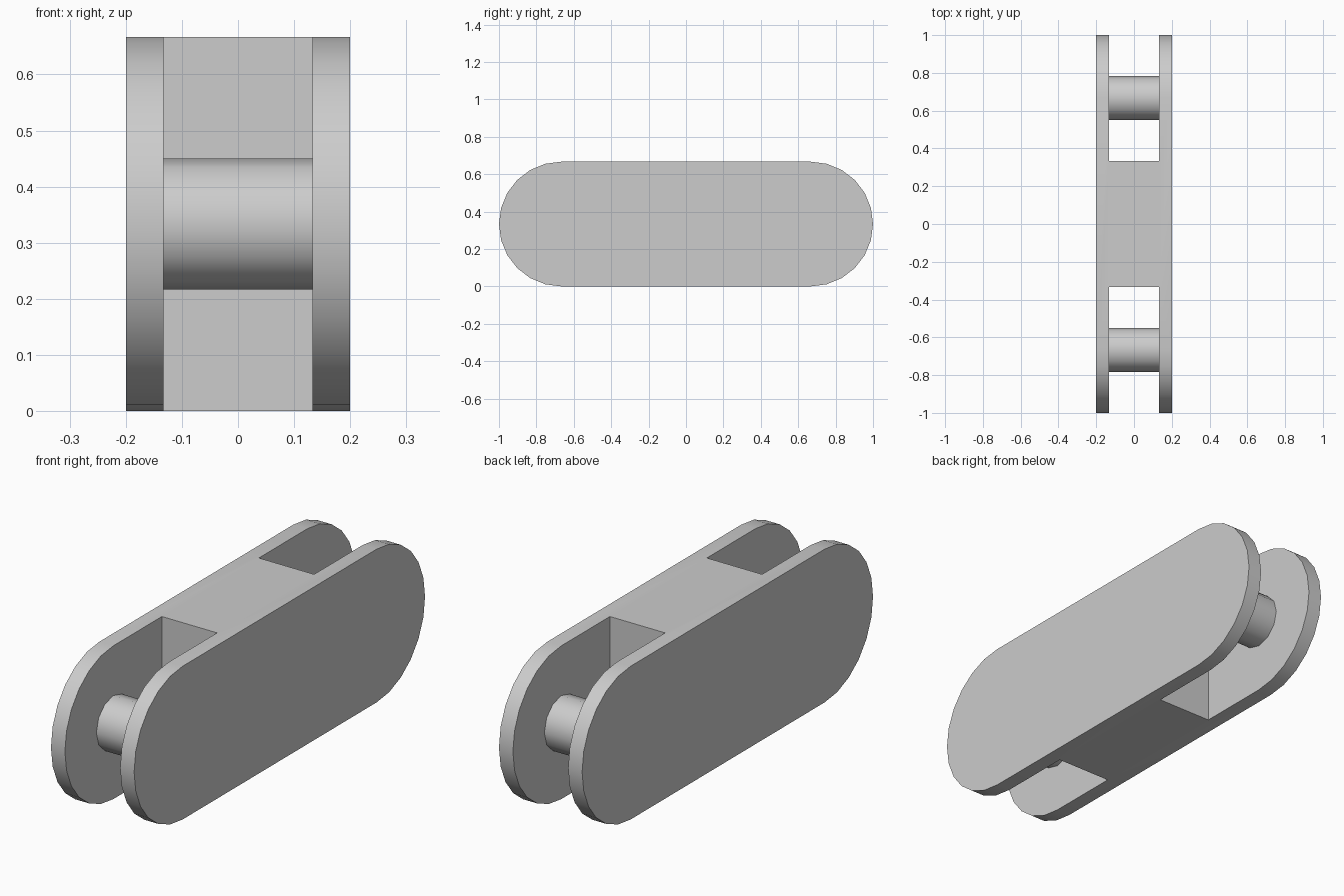
import bpy, bmesh, math
from mathutils import Matrix

if "Cube" in bpy.data.objects:
    bpy.data.objects.remove(bpy.data.objects["Cube"])

R = 1 / 3          # end radius of the link, also its half height
CY = 2 / 3         # distance of the pin axes from the middle
HALF_W = 0.2       # half width of the link
SLOT = 0.133       # half width of the end slots
STEPS = 12         # facets in each rounded end

grey = bpy.data.materials.new("light grey")
grey.diffuse_color = (0.604, 0.604, 0.604, 1)
grey.use_nodes = True
grey.node_tree.nodes["Principled BSDF"].inputs["Base Color"].default_value = grey.diffuse_color


def make_object(name, bm):
    bmesh.ops.recalc_face_normals(bm, faces=bm.faces)
    mesh = bpy.data.meshes.new(name)
    bm.to_mesh(mesh)
    bm.free()
    mesh.materials.append(grey)
    obj = bpy.data.objects.new(name, mesh)
    bpy.context.collection.objects.link(obj)
    return obj


def smooth(obj):
    bpy.ops.object.select_all(action='DESELECT')
    obj.select_set(True)
    bpy.context.view_layer.objects.active = obj
    bpy.ops.object.shade_smooth_by_angle(angle=math.radians(31))


# Link body: stadium outline extruded across the width
bm = bmesh.new()
outline = []
for side in (1, -1):
    for i in range(STEPS + 1):
        a = math.pi / 2 - math.pi * i / STEPS
        outline.append(bm.verts.new((-HALF_W, side * (CY + R * math.cos(a)),
                                     R + side * R * math.sin(a))))
face = bm.faces.new(outline)
ext = bmesh.ops.extrude_face_region(bm, geom=[face])
moved = [v for v in ext["geom"] if isinstance(v, bmesh.types.BMVert)]
bmesh.ops.translate(bm, verts=moved, vec=(2 * HALF_W, 0, 0))
body = make_object("link_body", bm)

# Open slots at both ends
for side, label in ((-1, "front"), (1, "back")):
    bm = bmesh.new()
    bmesh.ops.create_cube(bm, size=1, matrix=Matrix.Translation((0, side * (R + 0.5), R))
                          @ Matrix.Diagonal((2 * SLOT, 1, 1, 1)))
    cutter = make_object(label + "_slot_cutter", bm)
    cutter.hide_render = True
    mod = body.modifiers.new(label + "_slot", 'BOOLEAN')
    mod.operation = 'DIFFERENCE'
    mod.solver = 'EXACT'
    mod.object = cutter
    bpy.context.view_layer.objects.active = body
    bpy.ops.object.modifier_apply(modifier=mod.name)
    bpy.data.objects.remove(cutter)
smooth(body)

# Twelve-sided pins bridging the slots
for side, label in ((-1, "front"), (1, "back")):
    bm = bmesh.new()
    bmesh.ops.create_cone(bm, cap_ends=True, segments=12, radius1=0.117, radius2=0.117,
                          depth=2 * SLOT + 0.04,
                          matrix=Matrix.Translation((0, side * CY, R))
                          @ Matrix.Rotation(math.pi / 2, 4, 'Y'))
    smooth(make_object(label + "_pin", bm))
